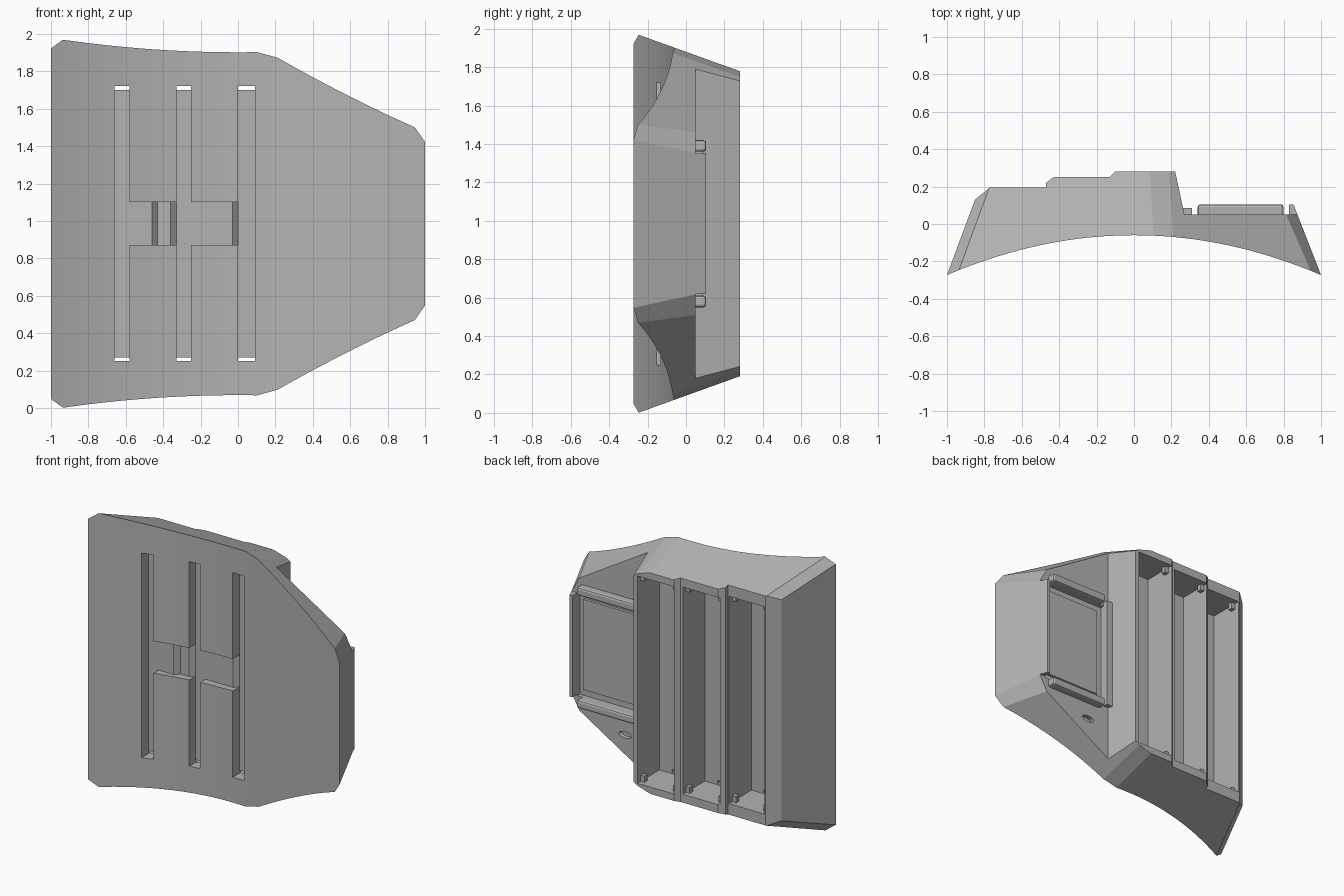
import bpy, bmesh, math
from mathutils import Vector
from mathutils.geometry import normal

if "Cube" in bpy.data.objects:
    bpy.data.objects.remove(bpy.data.objects["Cube"])

MID = 0.985  # height of the mirror plane between top and bottom

grey = bpy.data.materials.new("plain grey")
grey.use_nodes = True
colour = (0.45, 0.45, 0.45, 1)
grey.diffuse_color = colour
grey.node_tree.nodes["Principled BSDF"].inputs["Base Color"].default_value = colour


def finish(name, bm):
    bmesh.ops.recalc_face_normals(bm, faces=bm.faces)
    mesh = bpy.data.meshes.new(name)
    bm.to_mesh(mesh)
    bm.free()
    mesh.materials.append(grey)
    ob = bpy.data.objects.new(name, mesh)
    bpy.context.scene.collection.objects.link(ob)
    return ob


def prism_mesh(plan, z0, z1):
    bm = bmesh.new()
    face = bm.faces.new([bm.verts.new((x, y, z0)) for x, y in plan])
    ext = bmesh.ops.extrude_face_region(bm, geom=[face])
    moved = [g for g in ext["geom"] if isinstance(g, bmesh.types.BMVert)]
    bmesh.ops.translate(bm, vec=(0, 0, z1 - z0), verts=moved)
    return bm


def prism(name, plan, z0, z1):
    return finish(name, prism_mesh(plan, z0, z1))


def box(name, x0, x1, y0, y1, z0, z1):
    return prism(name, [(x0, y0), (x1, y0), (x1, y1), (x0, y1)], z0, z1)


def trim(bm, points):
    # slice off everything beyond the plane and cap the hole
    pts = [Vector(p) for p in points]
    n = normal(pts)
    if n.dot(Vector((0, 0, MID)) - pts[0]) > 0:
        n = -n
    bmesh.ops.bisect_plane(bm, geom=bm.verts[:] + bm.edges[:] + bm.faces[:],
                           dist=1e-5, plane_co=pts[0], plane_no=n, clear_outer=True)
    bmesh.ops.holes_fill(bm, edges=[e for e in bm.edges if e.is_boundary], sides=0)


def front(x):
    return -0.06 - 0.213 * x * x


# Body: curved front, stepped back, trimmed by sloping planes
arc = [(i / 24, front(i / 24)) for i in range(-24, 25)]
back = [(0.874, 0.05), (0.27, 0.05), (0.22, 0.28), (-0.1, 0.28), (-0.13, 0.25),
        (-0.43, 0.25), (-0.47, 0.22), (-0.47, 0.195), (-0.77, 0.195), (-0.85, 0.13)]
bm = prism_mesh(arc + back, -1, 3)


def slope(a, b, c):
    return [(x, y, a + b * x + c * y) for x, y in ((0, 0), (1, 0), (0, 1))]


planes = [slope(1.88, 0, -0.36), slope(1.91, -0.3, -0.375), slope(1.973, -0.605, -0.397),
          [(-1, -0.27, 1.92), (-0.93, -0.24, 1.97), (-0.77, 0.2, 1.81)],
          [(1, -0.27, 1.42), (0.94, -0.24, 1.5), (0.85, 0.1, 1.35)]]
for p in planes:
    trim(bm, p)
    trim(bm, [(x, y, 2 * MID - z) for x, y, z in p])
body = finish("body", bm)

# Cutters: rear bays, front slots with end holes, cross channels, tray
bays = [(-0.76, -0.48, -0.06, 0.195), (-0.44, -0.15, 0.0, 0.25), (-0.1, 0.19, 0.03, 0.28)]
slots = [(-0.66, -0.58), (-0.33, -0.25), (0.0, 0.09)]
cutters = []
for (x0, x1, floor, rear), (s0, s1) in zip(bays, slots):
    cutters.append(box("bay_cutter", x0, x1, floor, 0.5, 0.24, 1.73))
    cutters.append(box("slot_cutter", s0, s1, -0.4, floor - 0.012, 0.25, 1.72))
    for z0 in (0.25, 1.70):
        cutters.append(box("hole_cutter", s0, s1, floor - 0.03, floor + 0.03, z0, z0 + 0.02))
for plan in ([(-0.6, -0.4), (-0.32, -0.4), (-0.32, -0.012), (-0.33, -0.012), (-0.36, -0.04),
              (-0.43, -0.04), (-0.46, -0.073), (-0.6, -0.073)],
             [(-0.26, -0.4), (0.01, -0.4), (0.01, 0.017), (0, 0.017), (-0.03, -0.013), (-0.26, -0.013)]):
    cutters.append(prism("channel_cutter", plan, 0.87, 1.10))
cutters.append(box("tray_cutter", 0.31, 0.83, 0.02, 0.3, 0.61, 1.36))

# Small oval dent under the tray
bm = bmesh.new()
bmesh.ops.create_cone(bm, cap_ends=True, segments=24, radius1=0.05, radius2=0.05, depth=0.06)
bmesh.ops.scale(bm, vec=(1, 0.45, 1), verts=bm.verts)
dent = finish("dent_cutter", bm)
dent.rotation_euler.x = math.pi / 2
dent.location = (0.45, 0.05, 0.43)
cutters.append(dent)

bpy.context.view_layer.objects.active = body
for c in cutters:
    c.hide_render = True
    mod = body.modifiers.new("cut", "BOOLEAN")
    mod.operation = "DIFFERENCE"
    mod.solver = "EXACT"
    mod.object = c
    bpy.ops.object.modifier_apply(modifier=mod.name)
for c in cutters:
    bpy.data.objects.remove(c)

# Retaining tabs in the bay corners
for x0, x1, floor, rear in bays:
    for x in (x0, x1 - 0.03):
        for z in (0.235, 1.685):
            box("bay_tab", x, x + 0.03, rear - 0.07, rear - 0.035, z, z + 0.05)

# Tray: outer lip, inner lip, top and bottom rails, raised panel
prism("tray_outer_lip", [(0.878, 0.04), (0.853, 0.105), (0.83, 0.105), (0.83, 0.02)], 0.62, 1.35)
box("tray_inner_lip", 0.262, 0.31, 0.03, 0.085, 0.58, 1.39)
for name, z0, z1 in (("tray_bottom_rail", 0.55, 0.61), ("tray_top_rail", 1.36, 1.42)):
    rail = box(name, 0.34, 0.8, 0.03, 0.105, z0, z1)
    bev = rail.modifiers.new("soft edges", "BEVEL")
    bev.width = 0.015
    bev.segments = 2
box("tray_panel", 0.36, 0.79, 0.015, 0.04, 0.66, 1.31)

# Keep hard edges while smoothing the curved front
bpy.ops.object.select_all(action="DESELECT")
body.select_set(True)
bpy.ops.object.shade_smooth_by_angle(angle=math.radians(8))
